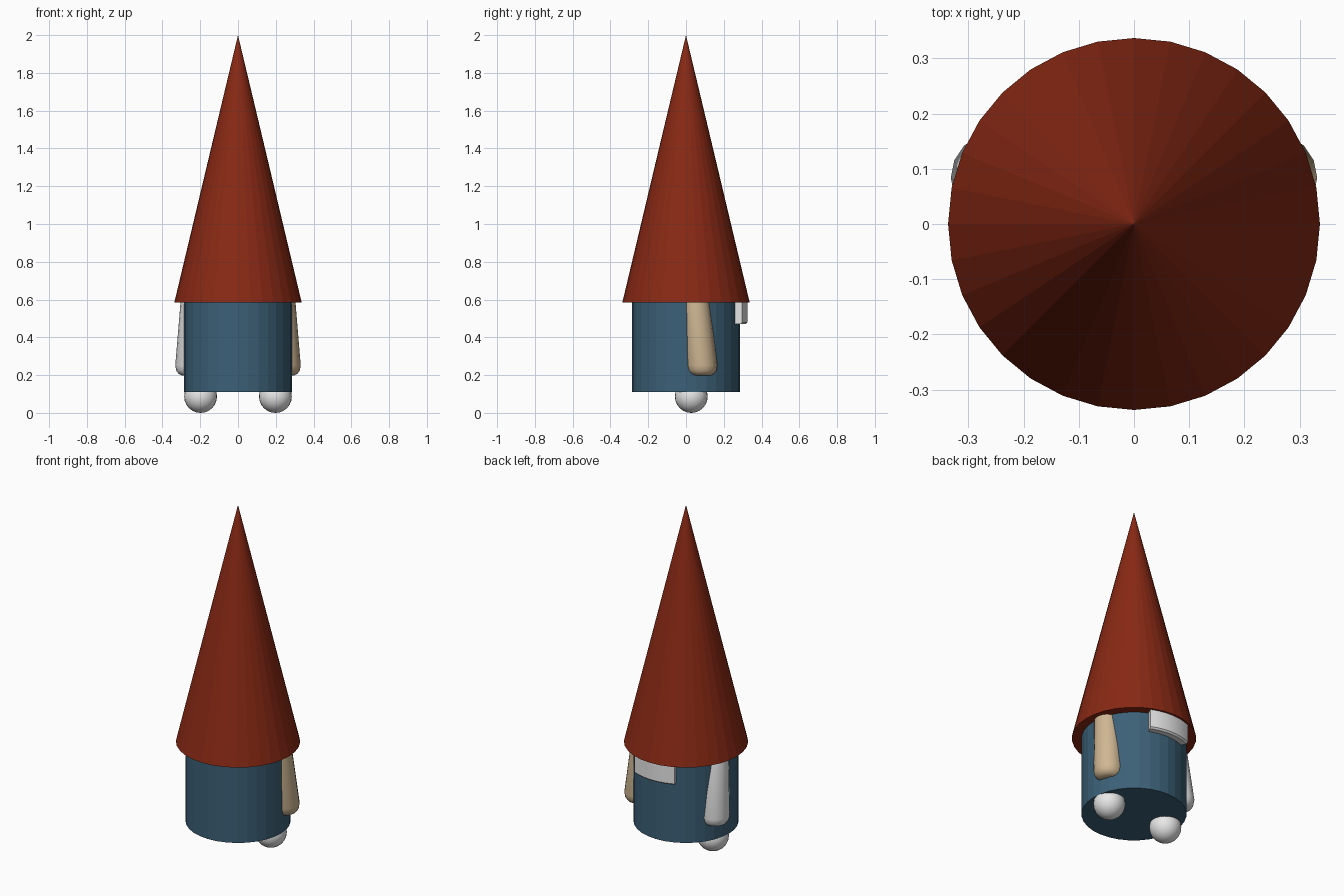
import bpy, bmesh, math
from mathutils import Vector

if "Cube" in bpy.data.objects:
    bpy.data.objects.remove(bpy.data.objects["Cube"])


def material(name, rgb):
    m = bpy.data.materials.new(name)
    m.diffuse_color = (*rgb, 1)
    m.use_nodes = True
    m.node_tree.nodes["Principled BSDF"].inputs["Base Color"].default_value = m.diffuse_color
    return m


RED = material("hat red", (0.25, 0.022, 0.007))
BLUE = material("body blue", (0.045, 0.118, 0.185))
TAN = material("tan", (0.62, 0.47, 0.29))
WHITE = material("white", (0.8, 0.8, 0.8))


def finish(name, bm, mat, smooth=False):
    bmesh.ops.recalc_face_normals(bm, faces=bm.faces)
    me = bpy.data.meshes.new(name)
    bm.to_mesh(me)
    bm.free()
    me.materials.append(mat)
    ob = bpy.data.objects.new(name, me)
    bpy.context.collection.objects.link(ob)
    if smooth:
        bpy.ops.object.select_all(action='DESELECT')
        ob.select_set(True)
        bpy.context.view_layer.objects.active = ob
        bpy.ops.object.shade_smooth_by_angle(angle=math.radians(40))
    return ob


def tapered(name, rings, sides, mat, smooth=False):
    """Loft of horizontal rings (x, y, z, radius), closed at both ends."""
    bm = bmesh.new()
    loops = []
    for x, y, z, r in rings:
        if r == 0:
            loops.append([bm.verts.new((x, y, z))] * sides)
        else:
            angles = [2 * math.pi * i / sides for i in range(sides)]
            loops.append([bm.verts.new((x + r * math.cos(a), y + r * math.sin(a), z))
                          for a in angles])
    for a, b in zip(loops, loops[1:]):
        for i in range(sides):
            j = (i + 1) % sides
            bm.faces.new(dict.fromkeys((a[i], a[j], b[j], b[i])))
    for end in (loops[0], loops[-1]):
        if end[0] is not end[1]:
            bm.faces.new(end)
    return finish(name, bm, mat, smooth)


# Body and pointed hat, both faceted
tapered("body", [(0, 0, 0.11, 0.285), (0, 0, 0.62, 0.285)], 32, BLUE)
tapered("hat", [(0, 0, 0.585, 0.337), (0, 0, 2.0, 0)], 32, RED)

# Arms lean outwards and towards the back, with rounded ends
for side, s, mat in (("right", 1, TAN), ("left", -1, WHITE)):
    rings = [(s * 0.252, 0.086, 0.197, 0.042),
             (s * 0.252, 0.086, 0.206, 0.062),
             (s * 0.251, 0.085, 0.224, 0.076),
             (s * 0.250, 0.084, 0.252, 0.082),
             (s * 0.232, 0.053, 0.585, 0.0725),
             (s * 0.230, 0.050, 0.62, 0.0715)]
    tapered(side + "_arm", rings, 16, mat, True)

# Round feet
for side, s in (("right", 1), ("left", -1)):
    bm = bmesh.new()
    bmesh.ops.create_uvsphere(bm, u_segments=24, v_segments=12, radius=0.087)
    bmesh.ops.translate(bm, verts=bm.verts, vec=Vector((s * 0.198, 0.028, 0.087)))
    finish(side + "_foot", bm, WHITE, True)

# Curved plate on the back, below the hat rim
bm = bmesh.new()
profile = [(0.27, 0.47), (0.316, 0.47), (0.325, 0.479), (0.325, 0.62), (0.27, 0.62)]
half, steps = math.radians(24), 10
rows = []
for i in range(steps + 1):
    a = -half + 2 * half * i / steps
    rows.append([bm.verts.new((r * math.sin(a), r * math.cos(a), z)) for r, z in profile])
n = len(profile)
for a, b in zip(rows, rows[1:]):
    for k in range(n):
        bm.faces.new((a[k], a[(k + 1) % n], b[(k + 1) % n], b[k]))
bm.faces.new(rows[0])
bm.faces.new(rows[-1])
finish("back_plate", bm, WHITE, True)
